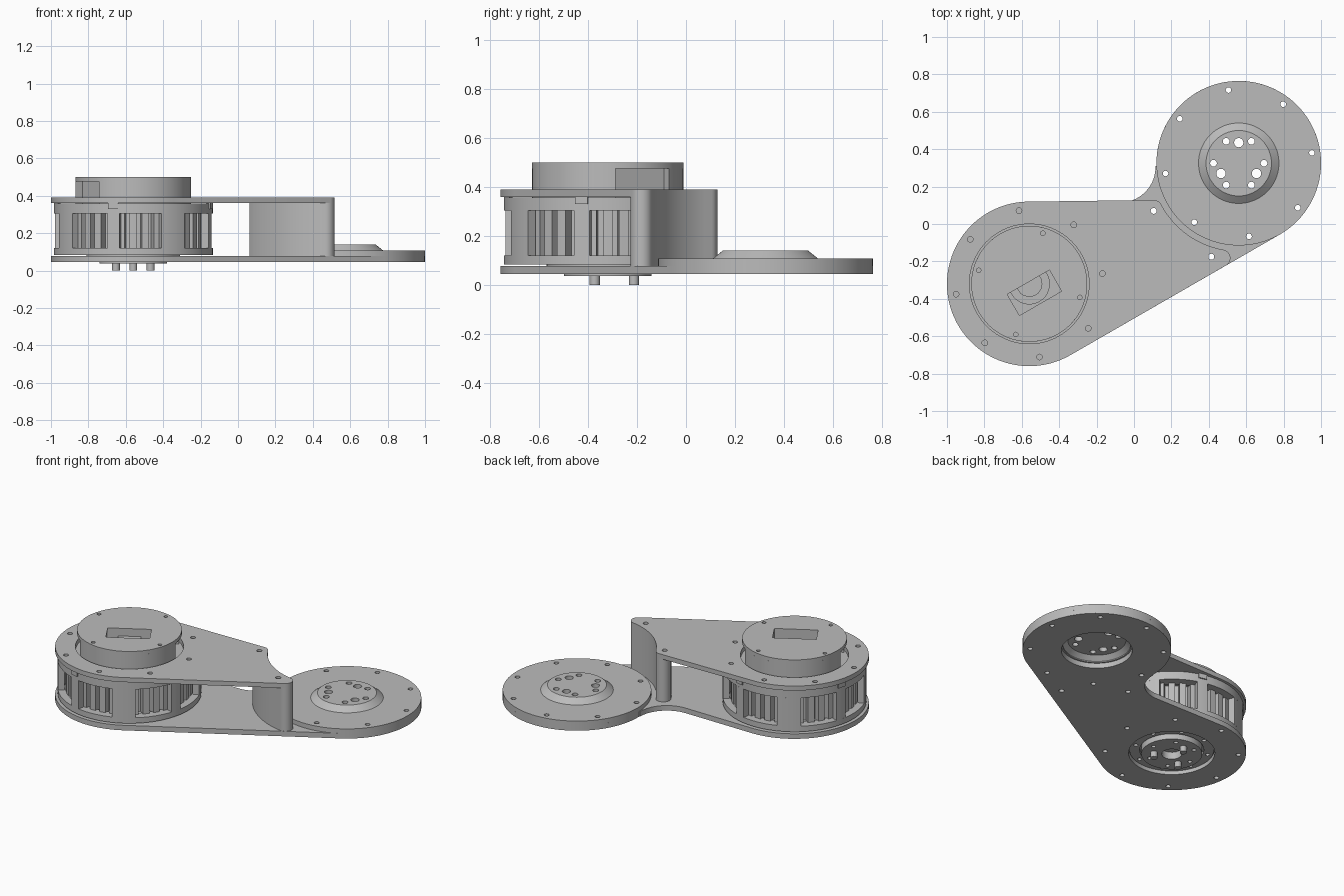
import bpy, bmesh
from math import radians, cos, sin, pi
from mathutils import Matrix

cube = bpy.data.objects.get("Cube")
if cube:
    bpy.data.objects.remove(cube, do_unlink=True)

A = (-0.56, -0.32)      # drive unit axis
B = (0.56, 0.325)       # output disc axis
R = 0.44
parts = []

grey = bpy.data.materials.new("machined_grey")
grey.use_nodes = True
grey.diffuse_color = (0.5, 0.5, 0.5, 1)
grey.node_tree.nodes["Principled BSDF"].inputs["Base Color"].default_value = (0.5, 0.5, 0.5, 1)


def add(name, mesh):
    bm = bmesh.new()
    bm.from_mesh(mesh)
    bmesh.ops.remove_doubles(bm, verts=bm.verts, dist=1e-5)
    bmesh.ops.recalc_face_normals(bm, faces=bm.faces)
    bm.to_mesh(mesh)
    bm.free()
    mesh.materials.clear()
    mesh.materials.append(grey)
    ob = bpy.data.objects.new(name, mesh)
    bpy.context.collection.objects.link(ob)
    parts.append(ob)
    return ob


def polar(c, r, a):
    return (c[0] + r * cos(radians(a)), c[1] + r * sin(radians(a)))


def arc(c, r, a0, a1, step=4):
    n = max(2, int(abs(a1 - a0) / step))
    return [polar(c, r, a0 + (a1 - a0) * i / n) for i in range(n + 1)]


def circle(c, r):
    return arc(c, r, 0, 360, 4 if r > 0.1 else 22.5)[:-1]


def hole_ring(c, r, count, start, size):
    return [circle(polar(c, r, start + 360 * i / count), size) for i in range(count)]


def prism(name, loops, z0, z1):
    """Extrude a filled outline; inner loops become holes."""
    cu = bpy.data.curves.new(name, 'CURVE')
    cu.dimensions, cu.fill_mode = '2D', 'BOTH'
    cu.extrude = (z1 - z0) / 2
    for pts in loops:
        sp = cu.splines.new('POLY')
        sp.points.add(len(pts) - 1)
        for p, (x, y) in zip(sp.points, pts):
            p.co = (x, y, 0, 1)
        sp.use_cyclic_u = True
    tmp = bpy.data.objects.new(name + "_tmp", cu)
    bpy.context.collection.objects.link(tmp)
    deps = bpy.context.evaluated_depsgraph_get()
    mesh = bpy.data.meshes.new_from_object(tmp.evaluated_get(deps))
    bpy.data.objects.remove(tmp, do_unlink=True)
    mesh.transform(Matrix.Translation((0, 0, (z0 + z1) / 2)))
    return add(name, mesh)


def revolve(name, c, profile, n=90):
    """Sweep a closed (radius, z) profile around a vertical axis."""
    bm = bmesh.new()
    rings = [[bm.verts.new((*polar(c, r, 360 * i / n), z)) for r, z in profile] for i in range(n)]
    m = len(profile)
    for i in range(n):
        a, b = rings[i], rings[(i + 1) % n]
        for j in range(m):
            k = (j + 1) % m
            bm.faces.new((a[j], b[j], b[k], a[k]))
    mesh = bpy.data.meshes.new(name)
    bm.to_mesh(mesh)
    bm.free()
    return add(name, mesh)


def sector(name, c, r0, r1, a0, a1, z0, z1):
    return prism(name, [arc(c, r1, a0, a1, 3) + arc(c, r0, a1, a0, 3)], z0, z1)


# Shared hole patterns
a_holes = hole_ring(A, 0.395, 8, 8, 0.015)
b_holes = hole_ring(B, 0.395, 8, 8, 0.015)
wall_holes = [circle((0.105, 0.07), 0.016), circle((0.413, -0.175), 0.016)]

# Lower arm plate: two discs joined by a tangent edge and a concave fillet
lower = arc(A, R, 88, 300) + arc(B, R, -60, 181.8) + arc((-0.075, 0.305), 0.19, 1.8, -90)
prism("lower_plate", [lower, circle(A, 0.255), circle(B, 0.21)] + a_holes + b_holes + wall_holes,
      0.045, 0.078)

# Upper arm plate, hollowed around the output disc
tip, heel = polar(B, 0.515, 260), polar(B, 0.515, 208)
upper = (arc(A, R, 88, 300) + arc(tip, 0.045, -60, 80, 10)
         + arc(B, 0.47, 260, 208) + arc(heel, 0.045, 28, 90, 10))
prism("upper_plate", [upper, circle(A, 0.32)] + a_holes + wall_holes, 0.36, 0.39)

# Curved wall between the plates
wall = (arc(B, 0.56, 208, 260) + arc(tip, 0.045, -100, 80, 10)
        + arc(B, 0.47, 260, 208) + arc(heel, 0.045, 28, 208, 10))
prism("curved_wall", [wall] + wall_holes, 0.078, 0.36)

# Output disc with a raised, hollow boss
prism("output_flange", [circle(B, R), circle(B, 0.2)] + b_holes, 0.078, 0.108)
revolve("boss_cone", B, [(0.175, 0.14), (0.215, 0.108), (0.2, 0.085), (0.172, 0.112)])
prism("boss_top", [circle(B, 0.175)] + hole_ring(B, 0.135, 6, 0, 0.018)
      + hole_ring(B, 0.11, 3, 90, 0.025), 0.112, 0.14)

# Drive housing: two rings joined by pillars that leave eight windows
prism("housing_lower_ring", [circle(A, 0.425), circle(A, 0.36)], 0.084, 0.12)
prism("housing_upper_ring", [circle(A, 0.425), circle(A, 0.36)], 0.305, 0.358)
prism("housing_floor", [circle(A, 0.36)], 0.084, 0.11)
prism("housing_roof", [circle(A, 0.36)], 0.32, 0.358)
for q in range(4):
    turn = 90 * q
    sector("narrow_pillar", A, 0.385, 0.425, turn - 109, turn - 100, 0.12, 0.305)
    sector("wide_pillar", A, 0.385, 0.425, turn - 69, turn - 50, 0.12, 0.305)
    sector("housing_tab", A, 0.41, 0.433, turn - 108, turn - 101, 0.33, 0.36)

# Wound core behind the windows
prism("core", [circle(A, 0.32)], 0.11, 0.32)
for i in range(36):
    sector("core_tooth", A, 0.31, 0.38, i * 10 - 3, i * 10 + 3, 0.11, 0.315)

# Underside hub with screw ring and drive pins
prism("hub_ring", [circle(A, 0.25), circle(A, 0.19)] + hole_ring(A, 0.22, 8, 20, 0.013), 0.066, 0.084)
prism("hub_disc", [circle(A, 0.18), circle(A, 0.06)] + hole_ring(A, 0.14, 6, 0, 0.013), 0.037, 0.084)
for i in range(3):
    prism("drive_pin", [circle(polar(A, 0.107, 90 + 120 * i), 0.021)], 0.0, 0.06)


# Top cap: notched at both ends along the arm, with a connector slot
def along_arm(pts):
    c, s = cos(pi / 6), sin(pi / 6)
    return [(A[0] + x * c - y * s, A[1] + x * s + y * c) for x, y in pts]


O = (0, 0)
notched = along_arm(arc(O, 0.31, 24, 156) + [(-0.24, 0.126), (-0.24, -0.126)]
                    + arc(O, 0.31, 204, 336) + [(0.24, -0.126), (0.24, 0.126)])
slot = along_arm([(-0.13, -0.12), (0.13, -0.12), (0.13, 0.01), (-0.13, 0.01)])
prism("cap_body", [notched, slot], 0.358, 0.475)
prism("cap_top", [circle(A, 0.31), slot] + hole_ring(A, 0.28, 4, 75, 0.012), 0.475, 0.5)
prism("connector_base", [circle(A, 0.11)], 0.358, 0.43)
prism("connector_core", [circle(A, 0.07)], 0.43, 0.45)

# Smooth round sides, keep hard edges
bpy.ops.object.select_all(action='DESELECT')
for ob in parts:
    ob.select_set(True)
bpy.context.view_layer.objects.active = parts[0]
bpy.ops.object.shade_smooth_by_angle(angle=radians(30))
